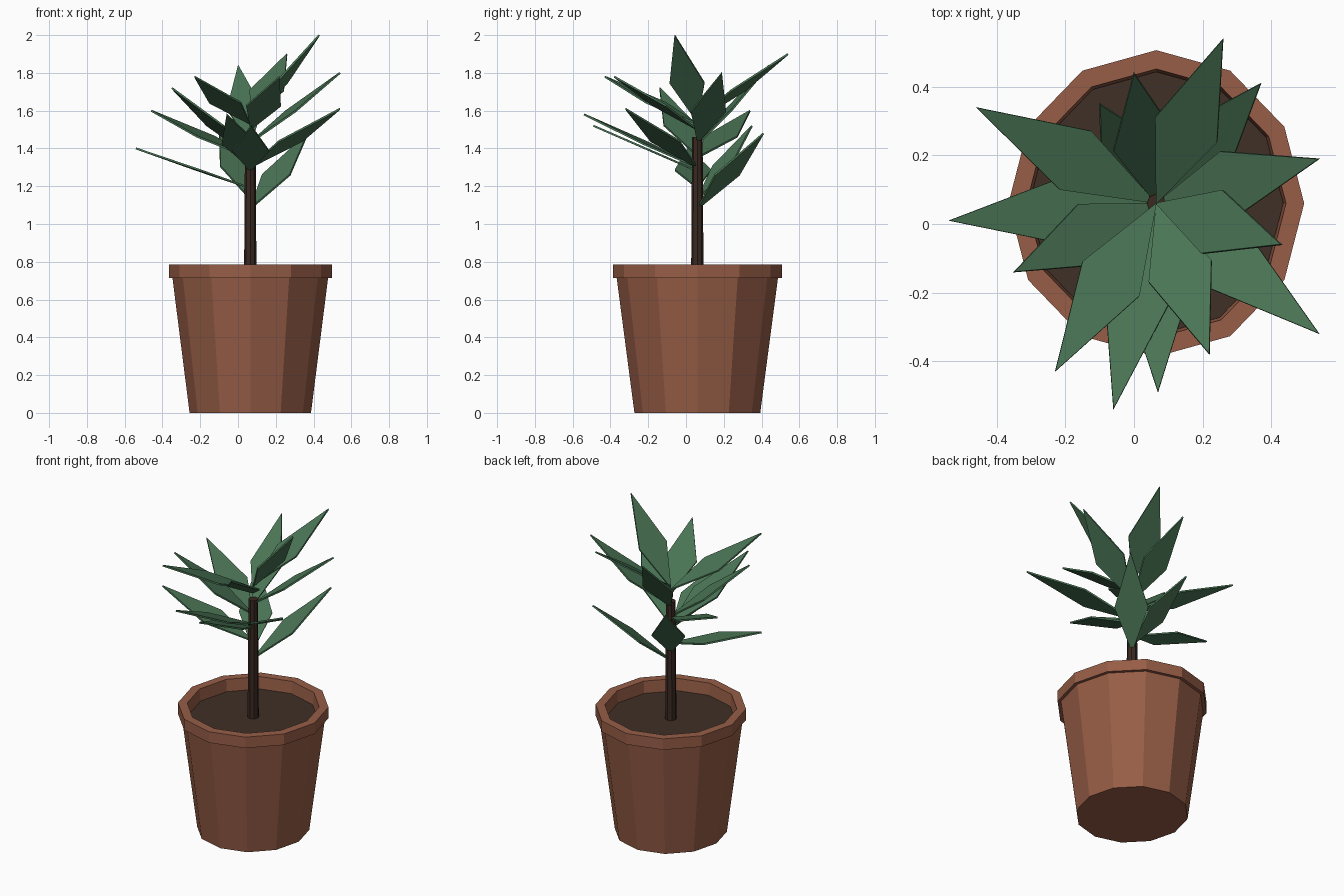
import bpy
from math import sin, cos, tau
from mathutils import Vector

cube = bpy.data.objects.get("Cube")
if cube:
    bpy.data.objects.remove(cube)

CX, CY = 0.065, 0.06      # axis of pot and stem
SQUASH = 0.965            # pot is slightly narrower in x


def material(name, colour):
    m = bpy.data.materials.new(name)
    m.use_nodes = True
    m.diffuse_color = (*colour, 1)
    m.node_tree.nodes["Principled BSDF"].inputs["Base Color"].default_value = (*colour, 1)
    return m


terracotta = material("terracotta", (0.31, 0.11, 0.062))
soil_brown = material("soil brown", (0.05, 0.029, 0.02))
bark = material("dark bark", (0.042, 0.022, 0.015))
leaf_green = material("leaf green", (0.068, 0.175, 0.09))


def make_object(name, verts, faces, mat):
    mesh = bpy.data.meshes.new(name)
    mesh.from_pydata(verts, [], faces)
    mesh.materials.append(mat)
    obj = bpy.data.objects.new(name, mesh)
    bpy.context.collection.objects.link(obj)
    return obj


def lathe(name, profile, sides, mat, squash=1.0):
    """Turn a (radius, height) profile into a faceted solid with end caps."""
    verts = [(CX + r * squash * cos(tau * i / sides), CY + r * sin(tau * i / sides), z)
             for r, z in profile for i in range(sides)]
    faces = [tuple(reversed(range(sides)))]
    for ring in range(len(profile) - 1):
        a, b = ring * sides, (ring + 1) * sides
        for i in range(sides):
            j = (i + 1) % sides
            faces.append((a + i, a + j, b + j, b + i))
    faces.append(tuple(range(len(verts) - sides, len(verts))))
    return make_object(name, verts, faces, mat)


# Pot with overhanging rim and hollow top
lathe("pot", [(0.333, 0), (0.427, 0.715), (0.447, 0.715), (0.447, 0.785),
              (0.392, 0.785), (0.384, 0.69)], 12, terracotta, SQUASH)

# Soil disc inside the rim
lathe("soil", [(0.382, 0.695), (0.384, 0.71)], 12, soil_brown, SQUASH)

# Stem
lathe("stem", [(0.033, 0.7), (0.028, 1.46)], 8, bark)


def leaf(index, tip, base_z):
    """Flat kite-shaped leaf from the stem to its tip, level across its width."""
    base, tip = Vector((CX, CY, base_z)), Vector(tip)
    axis = tip - base
    across = axis.cross(Vector((0, 0, 1))).normalized() * 0.097
    middle = base + axis * 0.45
    obj = make_object(f"leaf_{index}", [base, middle + across, tip, middle - across],
                      [(0, 1, 2, 3)], leaf_green)
    thick = obj.modifiers.new("thickness", "SOLIDIFY")
    thick.thickness = 0.01
    thick.offset = 0


# Leaf tips and the height where each leaf joins the stem
leaves = [
    ((0.26, 0.54, 1.9), 1.55),
    ((0.37, 0.41, 1.48), 1.08),
    ((0.54, 0.19, 1.8), 1.43),
    ((0.43, -0.06, 2.0), 1.54),
    ((0.54, -0.32, 1.61), 1.3),
    ((0.22, -0.38, 1.78), 1.5),
    ((0.07, -0.49, 1.52), 1.28),
    ((-0.06, -0.54, 1.58), 1.3),
    ((-0.23, -0.43, 1.78), 1.53),
    ((-0.35, -0.14, 1.72), 1.36),
    ((-0.54, 0.01, 1.4), 1.19),
    ((-0.46, 0.34, 1.6), 1.35),
    ((-0.1, 0.35, 1.52), 1.13),
    ((0.0, 0.44, 1.84), 1.42),
]
for n, (tip, base_z) in enumerate(leaves, 1):
    leaf(n, tip, base_z)
